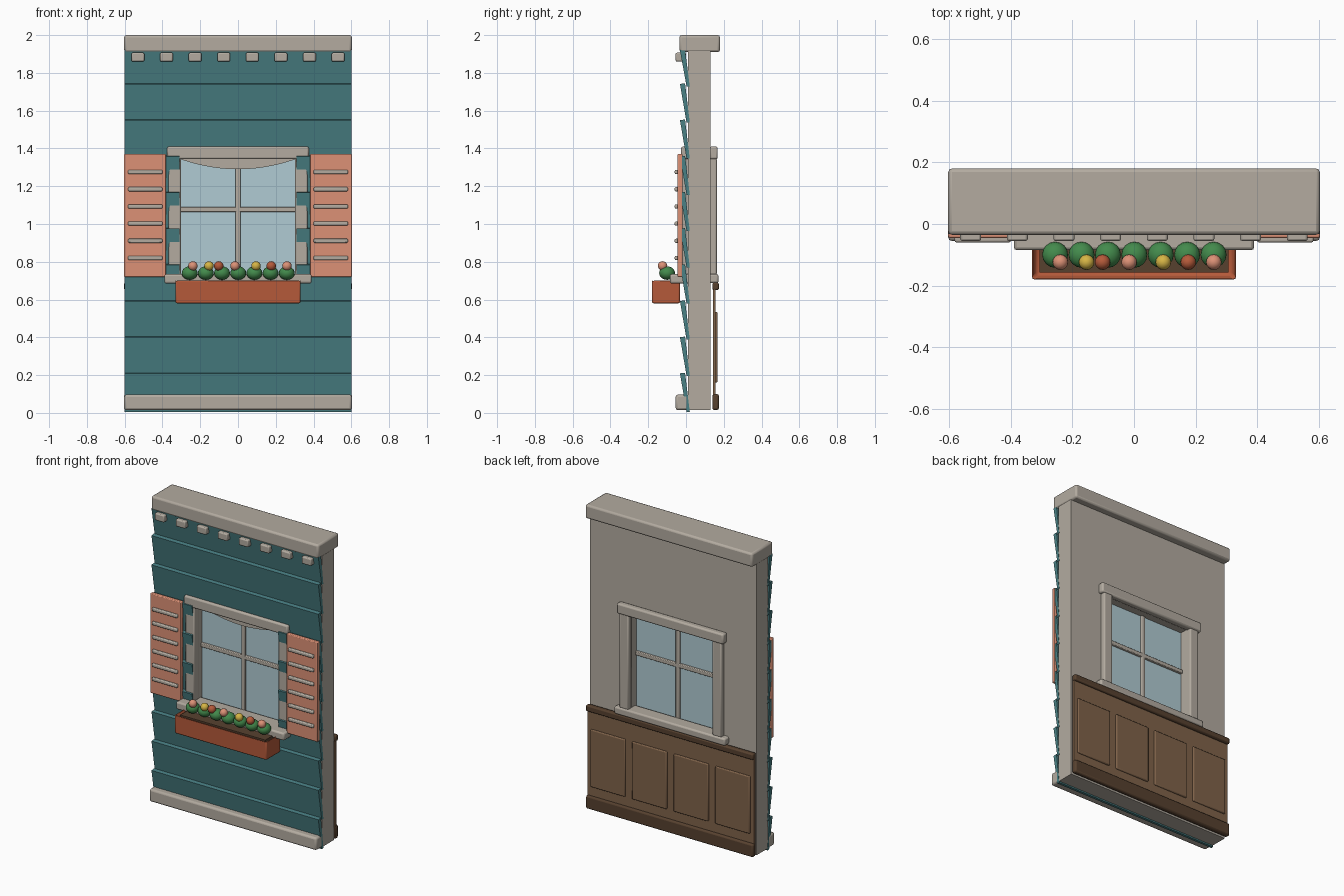
import bpy, bmesh, math

if "Cube" in bpy.data.objects:
    bpy.data.objects.remove(bpy.data.objects["Cube"])


def mat(name, hx):
    m = bpy.data.materials.new(name)
    lin = []
    for i in (0, 2, 4):
        c = int(hx[i:i + 2], 16) / 255
        lin.append(c / 12.92 if c <= 0.04045 else ((c + 0.055) / 1.055) ** 2.4)
    m.diffuse_color = (*lin, 1)
    m.use_nodes = True
    m.node_tree.nodes["Principled BSDF"].inputs["Base Color"].default_value = m.diffuse_color
    return m


TEAL = mat("teal_paint", "4a8185")
STONE = mat("pale_stone", "b3aba0")
SALMON = mat("salmon_paint", "dc9176")
TERRA = mat("terracotta", "b55a3a")
WOOD = mat("brown_wood", "80634a")
DARK = mat("dark_wood", "57412f")
GREEN = mat("leaf_green", "438a4c")
GLASS = mat("pale_blue_glass", "b0cbd3")
YELLOW = mat("yellow_petal", "d6b545")


def finish(name, bm, material, bevel=0, smooth=True):
    bmesh.ops.recalc_face_normals(bm, faces=bm.faces)
    me = bpy.data.meshes.new(name)
    bm.to_mesh(me)
    bm.free()
    ob = bpy.data.objects.new(name, me)
    bpy.context.collection.objects.link(ob)
    me.materials.append(material)
    if bevel:
        b = ob.modifiers.new("bevel", 'BEVEL')
        b.width, b.segments = bevel, 2
    if smooth:
        bpy.ops.object.select_all(action='DESELECT')
        ob.select_set(True)
        bpy.context.view_layer.objects.active = ob
        bpy.ops.object.shade_smooth_by_angle(angle=math.radians(40))
    return ob


def box(name, x, y, z, material, bevel=0):
    bm = bmesh.new()
    bmesh.ops.create_cube(bm, size=1)
    for v in bm.verts:
        for i, (a, b) in enumerate((x, y, z)):
            v.co[i] = a if v.co[i] < 0 else b
    return finish(name, bm, material, bevel)


def prism(name, pts, axis, a, b, material):
    """Extrude a 2D outline along x (pts are y,z) or along y (pts are x,z)."""
    bm = bmesh.new()
    co = lambda p, t: (t, p[0], p[1]) if axis == 'x' else (p[0], t, p[1])
    f = bm.faces.new([bm.verts.new(co(p, a)) for p in pts])
    ext = bmesh.ops.extrude_face_region(bm, geom=[f])['geom']
    for v in ext:
        if isinstance(v, bmesh.types.BMVert):
            v.co['xy'.index(axis)] = b
    return finish(name, bm, material, 0, False)


def ball(name, loc, r, material, squash=1):
    bm = bmesh.new()
    bmesh.ops.create_uvsphere(bm, u_segments=16, v_segments=10, radius=r)
    for v in bm.verts:
        v.co = (v.co.x + loc[0], v.co.y + loc[1], v.co.z * squash + loc[2])
    return finish(name, bm, material)


# wall core: a 3x3 grid without its middle, given thickness
bm = bmesh.new()
xs, zs = (-0.6, -0.305, 0.305, 0.6), (0.015, 0.71, 1.35, 1.93)
g = [[bm.verts.new((x, 0.01, z)) for z in zs] for x in xs]
faces = [bm.faces.new((g[i][j], g[i + 1][j], g[i + 1][j + 1], g[i][j + 1]))
         for i in range(3) for j in range(3) if (i, j) != (1, 1)]
for v in bmesh.ops.extrude_face_region(bm, geom=faces)['geom']:
    if isinstance(v, bmesh.types.BMVert):
        v.co.y = 0.13
finish("wall_core", bm, STONE, 0, False)


# siding boards, each leaning outward at the top
def board(x0, x1, zb, zt, cut=None):
    top = cut or zt
    t = (top - zb) / (zt - zb)
    yo = 0.003 - 0.035 * t
    yi = 0.02 - 0.025 * t
    prism("siding_board", [(0.003, zb), (yo, top), (yi, top + 0.003), (0.02, zb)],
          'x', x0, x1, TEAL)


for i in range(10):
    zb = max(0.0, 0.015 + 0.1915 * i - 0.01)
    zt = 0.018 + 0.1915 * (i + 1)
    if i == 9:
        zt = 1.92
    if 3 <= i <= 6:
        board(-0.602, -0.31, zb, zt)
        board(0.31, 0.602, zb, zt)
        if i == 3:
            board(-0.31, 0.31, zb, zt, 0.70)
    else:
        board(-0.602, 0.602, zb, zt)

# cornice, dentils and plinth
box("cornice", (-0.603, 0.603), (-0.035, 0.18), (1.91, 2.0), STONE, 0.012)
for i in range(8):
    x = -0.53 + i * 0.1514
    box("dentil", (x - 0.034, x + 0.034), (-0.055, 0.0), (1.86, 1.907), STONE, 0.007)
box("plinth", (-0.603, 0.603), (-0.055, 0.012), (0.015, 0.097), STONE, 0.012)

# window surround, outside and inside
box("outer_head", (-0.375, 0.375), (-0.026, 0.03), (1.343, 1.41), STONE, 0.01)
box("outer_sill", (-0.39, 0.39), (-0.085, 0.06), (0.685, 0.735), STONE, 0.01)
box("inner_head", (-0.385, 0.385), (0.125, 0.168), (1.343, 1.41), STONE, 0.01)
box("inner_sill", (-0.40, 0.40), (0.08, 0.172), (0.687, 0.735), STONE, 0.01)
for s in (-1, 1):
    span = tuple(sorted((s * 0.303, s * 0.368)))
    box("outer_jamb", span, (-0.02, 0.03), (0.73, 1.35), STONE, 0.008)
    box("inner_jamb", span, (0.125, 0.163), (0.73, 1.35), STONE, 0.008)

# glass, glazing bars and swag blind
box("glass", (-0.306, 0.306), (0.066, 0.074), (0.71, 1.35), GLASS)
box("vertical_bar", (-0.013, 0.013), (0.05, 0.09), (0.72, 1.348), STONE, 0.004)
box("horizontal_bar", (-0.305, 0.305), (0.05, 0.09), (1.063, 1.089), STONE, 0.004)
arc = [(0.304 * t / 10, 1.29 + 0.053 * (t / 10) ** 2) for t in range(-10, 11)]
prism("swag_blind", arc + [(0.304, 1.349), (-0.304, 1.349)], 'y', 0.035, 0.045, STONE)

# shutters with slats
for s in (-1, 1):
    box("shutter", tuple(sorted((s * 0.38, s * 0.603))), (-0.045, -0.018),
        (0.72, 1.37), SALMON, 0.005)
    for k in range(6):
        z = 0.82 + k * 0.091
        box("shutter_slat", tuple(sorted((s * 0.40, s * 0.582))), (-0.06, -0.04),
            (z - 0.011, z + 0.011), STONE, 0.006)

# flower box: cube with an inset, sunken top
bm = bmesh.new()
bmesh.ops.create_cube(bm, size=1)
for v in bm.verts:
    v.co = (v.co.x * 0.662, -0.106 + v.co.y * 0.148, 0.642 + v.co.z * 0.124)
top = max(bm.faces, key=lambda f: f.calc_center_median().z)
bmesh.ops.inset_region(bm, faces=[top], thickness=0.022)
for v in top.verts:
    v.co.z -= 0.03
finish("flower_box", bm, TERRA, 0.008)
box("soil", (-0.307, 0.307), (-0.157, -0.055), (0.66, 0.698), DARK)

# plants
for i in range(7):
    ball("leaf_clump", (-0.256 + i * 0.0857, -0.1, 0.74), 0.042, GREEN, 0.85)
fx = (-0.239, -0.154, -0.102, -0.016, 0.095, 0.176, 0.259)
for x, m in zip(fx, (SALMON, YELLOW, TERRA, SALMON, YELLOW, TERRA, SALMON)):
    ball("flower", (x, -0.124, 0.778), 0.025, m)

# inside wainscot
box("wainscot", (-0.6, 0.6), (0.142, 0.157), (0.03, 0.67), WOOD)
box("wainscot_rail", (-0.603, 0.603), (0.14, 0.174), (0.65, 0.69), DARK, 0.008)
box("skirting", (-0.603, 0.603), (0.14, 0.174), (0.015, 0.1), DARK, 0.01)
for i in range(4):
    x = -0.45 + 0.3 * i
    box("wainscot_panel", (x - 0.125, x + 0.125), (0.15, 0.167), (0.16, 0.535), WOOD, 0.006)
